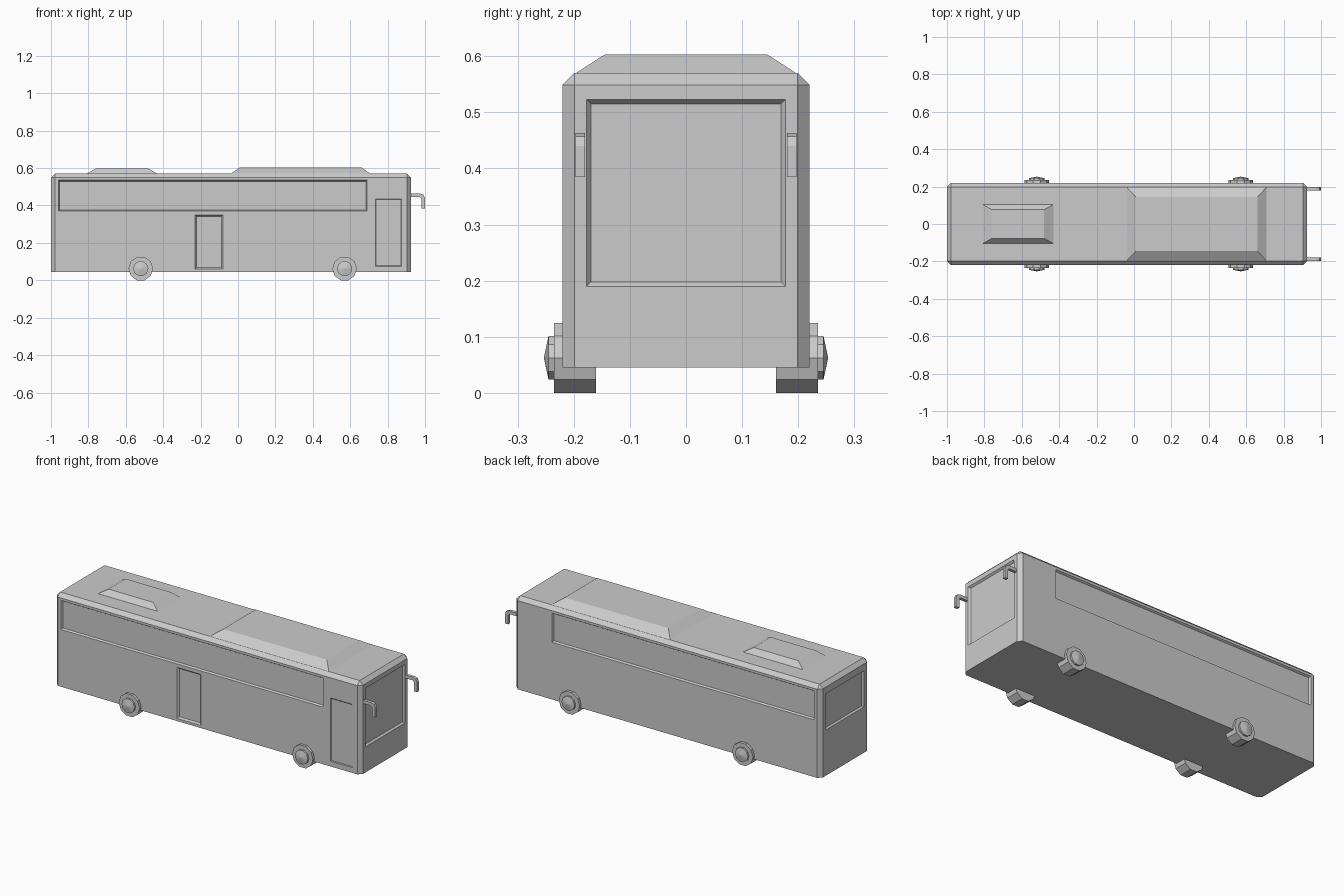
import bpy, bmesh, math
from mathutils import Matrix, Vector

if "Cube" in bpy.data.objects:
    bpy.data.objects.remove(bpy.data.objects["Cube"])


def finish(bm, name):
    bmesh.ops.recalc_face_normals(bm, faces=bm.faces)
    me = bpy.data.meshes.new(name)
    bm.to_mesh(me)
    bm.free()
    ob = bpy.data.objects.new(name, me)
    bpy.context.collection.objects.link(ob)
    return ob


def loft(bm, rings):
    """Skin a stack of equal-length point rings and cap both ends."""
    vs = [[bm.verts.new(p) for p in r] for r in rings]
    n = len(vs[0])
    for a, b in zip(vs, vs[1:]):
        for i in range(n):
            j = (i + 1) % n
            bm.faces.new((a[i], a[j], b[j], b[i]))
    bm.faces.new(vs[0][::-1])
    bm.faces.new(vs[-1])


def rect(u0, u1, v0, v1, grow=0.0):
    return [(u0 - grow, v0 - grow), (u1 + grow, v0 - grow),
            (u1 + grow, v1 + grow), (u0 - grow, v1 + grow)]


X0, X1, HW, Z0, Z1 = -1.0, 0.925, 0.22, 0.045, 0.57

# Body shell with chamfered upright corners and roof edges
bm = bmesh.new()
loft(bm, [[(x, y, z) for x, y in rect(X0, X1, -HW, HW)] for z in (Z0, Z1)])
edges = [e for e in bm.edges if max(v.co.z for v in e.verts) > 0.5]
bmesh.ops.bevel(bm, geom=edges, offset=0.021, segments=1, affect='EDGES')
body = finish(bm, "bus_body")

# Window and door recesses: wall, bounds along the wall, z bounds, depth, slope width
walls = {
    "right": lambda u, v, w: (u, -HW + w, v),
    "left": lambda u, v, w: (u, HW - w, v),
    "front": lambda u, v, w: (X1 - w, u, v),
    "rear": lambda u, v, w: (X0 + w, u, v),
}
recesses = [
    ("right", (-0.96, 0.69, 0.37, 0.535), 0.010, 0.006),
    ("left", (-0.96, 0.69, 0.37, 0.535), 0.010, 0.006),
    ("right", (-0.23, -0.08, 0.06, 0.35), 0.010, 0.008),
    ("right", (0.735, 0.875, 0.075, 0.435), 0.003, 0.004),
    ("front", (-0.177, 0.177, 0.19, 0.523), 0.010, 0.008),
    ("rear", (-0.17, 0.17, 0.305, 0.51), 0.010, 0.006),
]
bm = bmesh.new()
for wall, bounds, depth, slope in recesses:
    loft(bm, [[walls[wall](u, v, k * depth) for u, v in rect(*bounds, grow=-k * slope)]
              for k in (-1, 1)])
cutter = finish(bm, "recess_cutter")
cutter.hide_render = True
mod = body.modifiers.new("recesses", 'BOOLEAN')
mod.operation = 'DIFFERENCE'
mod.solver = 'EXACT'
mod.object = cutter
bpy.context.view_layer.objects.active = body
bpy.ops.object.modifier_apply(modifier=mod.name)
bpy.data.objects.remove(cutter)


# Roof units with sloping sides
def roof_unit(name, base, top, height):
    bm = bmesh.new()
    loft(bm, [[(x, y, Z1 - 0.001) for x, y in rect(*base)],
              [(x, y, height) for x, y in rect(*top)]])
    finish(bm, name)


roof_unit("roof_air_unit", (-0.04, 0.71, -0.198, 0.198), (0.01, 0.66, -0.145, 0.145), 0.603)
roof_unit("roof_vent", (-0.81, -0.43, -0.105, 0.105), (-0.76, -0.48, -0.077, 0.077), 0.598)


# Ten-sided wheels with a stepped, slightly pointed hub
def ring(x, y, r):
    return [(x + r * math.cos(i * math.tau / 10), y, 0.0625 + r * math.sin(i * math.tau / 10))
            for i in range(10)]


for side, s in (("right", -1), ("left", 1)):
    for end, x in (("rear", -0.52), ("front", 0.57)):
        bm = bmesh.new()
        profile = [(0.16, 0.0657), (0.235, 0.0657), (0.235, 0.041), (0.245, 0.041), (0.253, 0.002)]
        loft(bm, [ring(x, s * y, r) for y, r in profile])
        finish(bm, f"{end}_{side}_wheel")

# Mirror arms: bent bracket profile extruded sideways
arm = [(0.915, 0.463), (0.975, 0.463), (0.992, 0.457), (1.0, 0.44), (1.0, 0.385),
       (0.98, 0.385), (0.98, 0.437), (0.972, 0.445), (0.915, 0.445)]
for side, s in (("right", -1), ("left", 1)):
    bm = bmesh.new()
    loft(bm, [[(x, s * y, z) for x, z in arm] for y in (0.18, 0.197)])
    finish(bm, f"{side}_mirror_arm")
